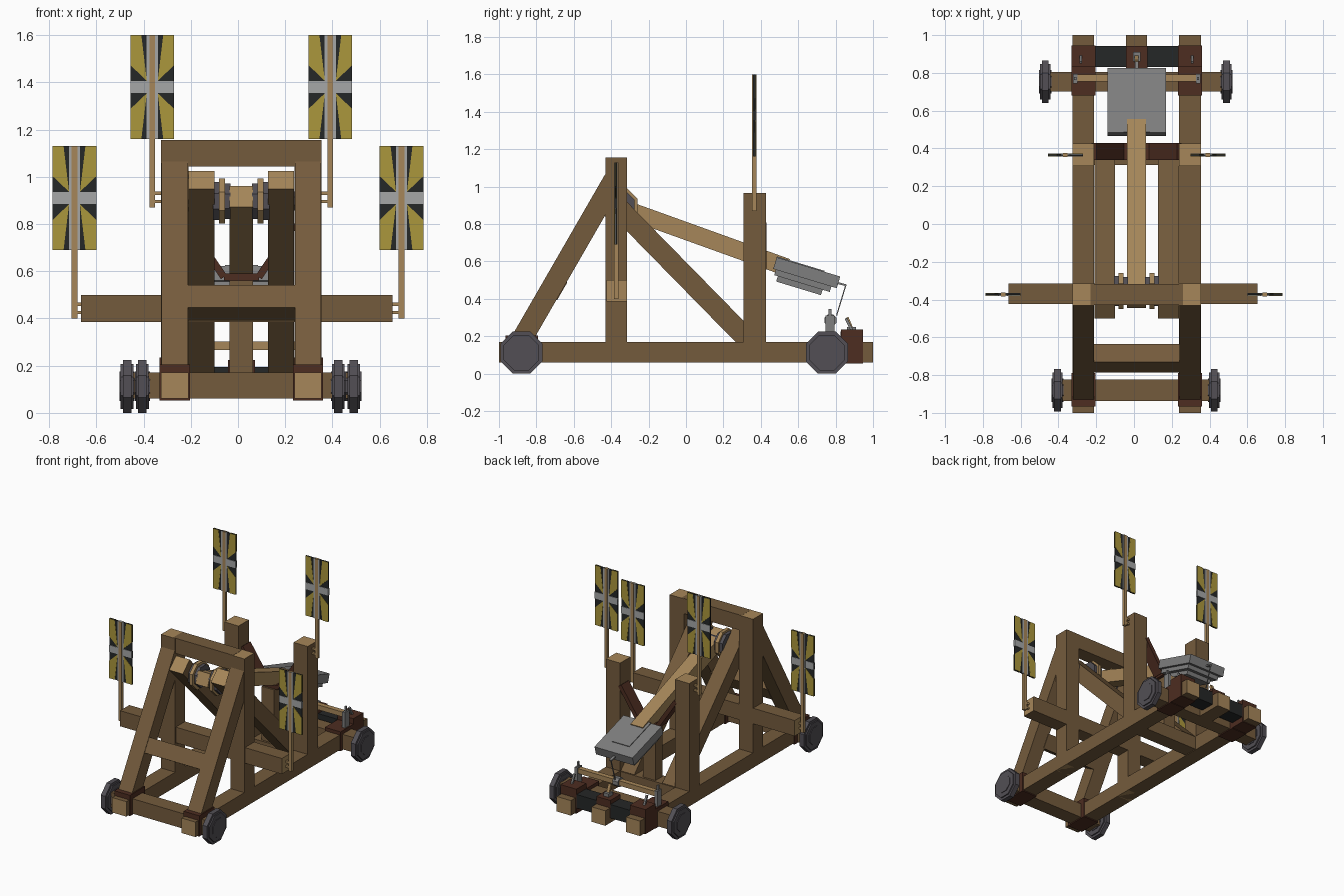
import bpy, bmesh, math
from mathutils import Vector, Matrix

if "Cube" in bpy.data.objects:
    bpy.data.objects.remove(bpy.data.objects["Cube"])

CX = 0.014                      # centre line of the frame
RX = 0.282                      # rail offset from the centre line
T = 0.115                       # timber thickness


def material(name, r, g, b):
    m = bpy.data.materials.new(name)
    m.diffuse_color = (r, g, b, 1)
    m.use_nodes = True
    m.node_tree.nodes["Principled BSDF"].inputs["Base Color"].default_value = m.diffuse_color
    return m


WOOD = material("brown_wood", 0.175, 0.105, 0.046)
LIGHT = material("light_wood", 0.38, 0.24, 0.10)
LEATHER = material("dark_red_leather", 0.075, 0.026, 0.015)
IRON = material("wheel_iron", 0.085, 0.078, 0.09)
STEEL = material("grey_metal", 0.21, 0.21, 0.21)
BLACK = material("black_cloth", 0.018, 0.02, 0.02)
YELLOW = material("yellow_cloth", 0.41, 0.31, 0.045)
SILVER = material("silver_cloth", 0.38, 0.39, 0.39)


def finish(name, bm, mats):
    bmesh.ops.recalc_face_normals(bm, faces=bm.faces)
    me = bpy.data.meshes.new(name)
    bm.to_mesh(me)
    bm.free()
    for m in mats:
        me.materials.append(m)
    ob = bpy.data.objects.new(name, me)
    bpy.context.collection.objects.link(ob)
    return ob


def beam(name, a, b, w, h, mat, end=None):
    """Square timber from a to b; w is its sideways size, end colours the cut ends."""
    a, b = Vector(a), Vector(b)
    d = b - a
    L = d.length
    d.normalize()
    side = Vector((1, 0, 0)) if abs(d.x) < 0.5 else Vector((0, 1, 0))
    up = d.cross(side).normalized()
    side = up.cross(d)
    rot = Matrix((side, d, up)).transposed().to_4x4()
    bm = bmesh.new()
    bmesh.ops.create_cube(bm, size=1)
    bm.normal_update()
    for f in bm.faces:
        f.material_index = 1 if end and abs(f.normal.y) > 0.9 else 0
    bm.transform(Matrix.Translation((a + b) / 2) @ rot @ Matrix.Diagonal((w, L, h, 1)))
    return finish(name, bm, [mat, end or mat])


def box(name, x0, x1, y0, y1, z0, z1, mat):
    return beam(name, ((x0 + x1) / 2, y0, (z0 + z1) / 2),
                ((x0 + x1) / 2, y1, (z0 + z1) / 2), x1 - x0, z1 - z0, mat)


def drum(name, x0, x1, y, z, r, mat, n=8):
    """Flat sided disc with its axis along x."""
    bm = bmesh.new()
    bmesh.ops.create_cone(bm, cap_ends=True, segments=n, radius1=r / math.cos(math.pi / n),
                          radius2=r / math.cos(math.pi / n), depth=x1 - x0)
    bm.transform(Matrix.Translation(((x0 + x1) / 2, y, z)) @ Matrix.Rotation(math.pi / 2, 4, 'Y')
                 @ Matrix.Rotation(math.pi / n, 4, 'Z'))
    return finish(name, bm, [mat])


def flag(x, y, z0, z1, hw=0.0925):
    """Cloth panel with a silver cross and yellow corner wedges on black."""
    zc, hh = (z0 + z1) / 2, (z1 - z0) / 2
    box("flag_cloth", x - hw, x + hw, y - 0.004, y + 0.004, z0, z1, BLACK)
    bm = bmesh.new()
    for fy in (y - 0.006, y + 0.006):
        for sx in (-1, 1):
            for sz in (-1, 1):
                pts = ((0.25, 0.12), (1, 0.42), (1, 1), (0.5, 1))
                bm.faces.new([bm.verts.new((x + sx * hw * u, fy, zc + sz * hh * v)) for u, v in pts])
    ob = finish("flag_yellow_wedges", bm, [YELLOW])
    ob.modifiers.new("thickness", 'SOLIDIFY').thickness = 0.002
    box("flag_cross_upright", x - 0.024, x + 0.024, y - 0.008, y + 0.008, z0, z1, SILVER)
    box("flag_cross_bar", x - hw, x + hw, y - 0.0075, y + 0.0075, zc - 0.025, zc + 0.025, SILVER)


def flag_pole(s, x, y, zb, zf, zt, xin):
    box("flag_pole", x - 0.012, x + 0.012, y - 0.011, y + 0.011, zb, zt, LIGHT)
    for dz in (0.025, 0.06):
        beam("pole_peg", (xin, y, zb + dz), (x + s * 0.012, y, zb + dz), 0.016, 0.014, LIGHT)
    flag(x, y, zf, zt)


def wheel(s, x, y):
    z = 0.1125
    drum("wheel_rim", x - 0.018, x + 0.018, y, z, 0.1125, IRON)
    drum("wheel_disc", x - 0.027, x + 0.027, y, z, 0.095, IRON)
    drum("wheel_hub", x - 0.032, x + 0.032, y, z, 0.062, IRON)


for s in (-1, 1):
    x = CX + s * RX
    # chassis rails, uprights and braces
    beam("side_rail", (x, -1, 0.115), (x, 1, 0.115), T, 0.11, WOOD, LIGHT)
    beam("front_upright", (x, -0.373, 0.06), (x, -0.373, 1.155), T, T, WOOD, LIGHT)
    beam("rear_post", (x, 0.367, 0.06), (x, 0.367, 0.965), T, 0.12, WOOD, LIGHT)
    beam("front_brace", (x, -0.903, 0.14), (x, -0.385, 1.038), T - 0.004, 0.11, WOOD)
    xi = CX + s * 0.169
    beam("inner_brace", (xi, -0.46, 0.987), (xi, 0.38, 0.13), 0.11, 0.11, WOOD, LIGHT)
    # leather wraps over the axles
    box("front_strap", x - 0.064, x + 0.064, -0.965, -0.79, 0.052, 0.205, LEATHER)
    box("rear_strap", x - 0.064, x + 0.064, 0.68, 0.83, 0.052, 0.195, LEATHER)
    box("rear_end_block", x - 0.064, x + 0.064, 0.83, 0.945, 0.055, 0.235, LEATHER)
    # wheels
    wheel(s, CX - 0.004 + s * 0.415, -0.88)
    wheel(s, CX - 0.004 + s * 0.48, 0.753)
    # torsion bundles beside the arm
    for k, (o, r, m) in enumerate(((0.058, 0.075, IRON), (0.082, 0.095, LIGHT), (0.106, 0.08, IRON))):
        xo = CX + s * o
        drum("torsion_ring", xo - 0.013, xo + 0.013, -0.355, 0.897, r, m)
    # banners
    flag_pole(s, s * 0.6925, -0.373, 0.40, 0.69, 1.13, s * 0.64)
    flag_pole(s, CX + s * 0.377, 0.365, 0.87, 1.16, 1.60, CX + s * 0.33)
    # winch bearings, pins and levers
    xw = CX + s * 0.325
    box("winch_bearing", xw - 0.012, xw + 0.012, 0.745, 0.795, 0.19, 0.31, STEEL)
    box("winch_pin", xw - 0.006, xw + 0.006, 0.762, 0.778, 0.30, 0.345, STEEL)
    beam("winch_lever", (xw - s * 0.03, 0.89, 0.225), (xw - s * 0.03, 0.855, 0.295), 0.014, 0.014, STEEL)

# axles and cross timbers
beam("front_axle", (-0.385, -0.88, 0.115), (0.405, -0.88, 0.115), T, 0.11, WOOD)
beam("rear_axle", (-0.45, 0.753, 0.115), (0.47, 0.753, 0.115), 0.105, 0.11, WOOD)
beam("top_beam", (-0.23, -0.373, 1.1), (0.26, -0.373, 1.1), T - 0.006, 0.112, WOOD)
beam("wide_cross_beam", (-0.665, -0.37, 0.442), (0.655, -0.37, 0.442), 0.108, 0.115, WOOD, LIGHT)
beam("post_cross_beam", (-0.23, 0.367, 0.115), (0.26, 0.367, 0.115), 0.11, 0.10, WOOD)
beam("arm_rest_post", (CX, 0.367, 0.07), (CX, 0.367, 0.56), 0.10, 0.08, WOOD)
slope = beam("brace_cross_beam", (-0.22, 0, 0), (0.25, 0, 0), 0.11, 0.11, WOOD)
slope.matrix_world = Matrix.Translation((0, -0.71, 0.467)) @ Matrix.Rotation(math.radians(60), 4, 'X')

# rear bumper with leather centre and a short middle rail
beam("rear_bumper", (-0.23, 0.887, 0.145), (0.25, 0.887, 0.145), 0.11, 0.10, BLACK)
box("centre_block", CX - 0.057, CX + 0.057, 0.825, 0.943, 0.10, 0.225, LEATHER)
beam("centre_rail", (CX, 0.70, 0.115), (CX, 1, 0.115), 0.112, 0.11, WOOD, LIGHT)
beam("winch_bar", (-0.32, 0.773, 0.285), (0.345, 0.773, 0.285), 0.036, 0.036, LIGHT)
drum("winch_spool", CX - 0.022, CX + 0.022, 0.773, 0.285, 0.032, STEEL)
box("hook_block", CX - 0.02, CX + 0.02, 0.86, 0.91, 0.22, 0.25, STEEL)
beam("hook_lever", (CX, 0.89, 0.23), (CX, 0.86, 0.30), 0.022, 0.018, LIGHT)
beam("trigger_rope", (CX, 0.805, 0.31), (CX, 0.855, 0.475), 0.006, 0.006, STEEL)
beam("rope_ring", (CX, 0.79, 0.49), (CX, 0.858, 0.472), 0.02, 0.01, STEEL)

# leather sling between the rear posts
path = ((-0.212, 0.80), (-0.06, 0.575), (0.088, 0.575), (0.24, 0.80))
for (xa, za), (xb, zb) in zip(path, path[1:]):
    beam("arm_sling", (xa, 0.385, za), (xb, 0.385, zb), 0.09, 0.03, LEATHER)

# throwing arm with its axle
beam("throwing_arm", (CX, -0.43, 0.917), (CX, 0.54, 0.568), 0.10, 0.094, LIGHT)
drum("arm_axle", -0.21, 0.24, -0.355, 0.897, 0.04, IRON)


# stepped metal bucket hanging below the arm end
def slab(name, t0, t1, hw, n0, n1, mat=STEEL):
    """Plate in the tilted bucket frame: t along the slope, n below its top."""
    o, t, n = Vector((CX, 0.485, 0.622)), Vector((0, 0.957, -0.29)), Vector((0, -0.29, -0.957))
    mid = n * (n0 + n1) / 2
    return beam(name, o + t * t0 + mid, o + t * t1 + mid, hw * 2, n1 - n0, mat)


slab("bucket_rim", 0.0, 0.355, 0.155, 0.0, 0.065)
slab("bucket_body", 0.015, 0.325, 0.135, 0.06, 0.095)
slab("bucket_base", 0.035, 0.285, 0.105, 0.09, 0.125)
slab("bucket_inner_panel", 0.0, 0.265, 0.07, -0.005, 0.003)
